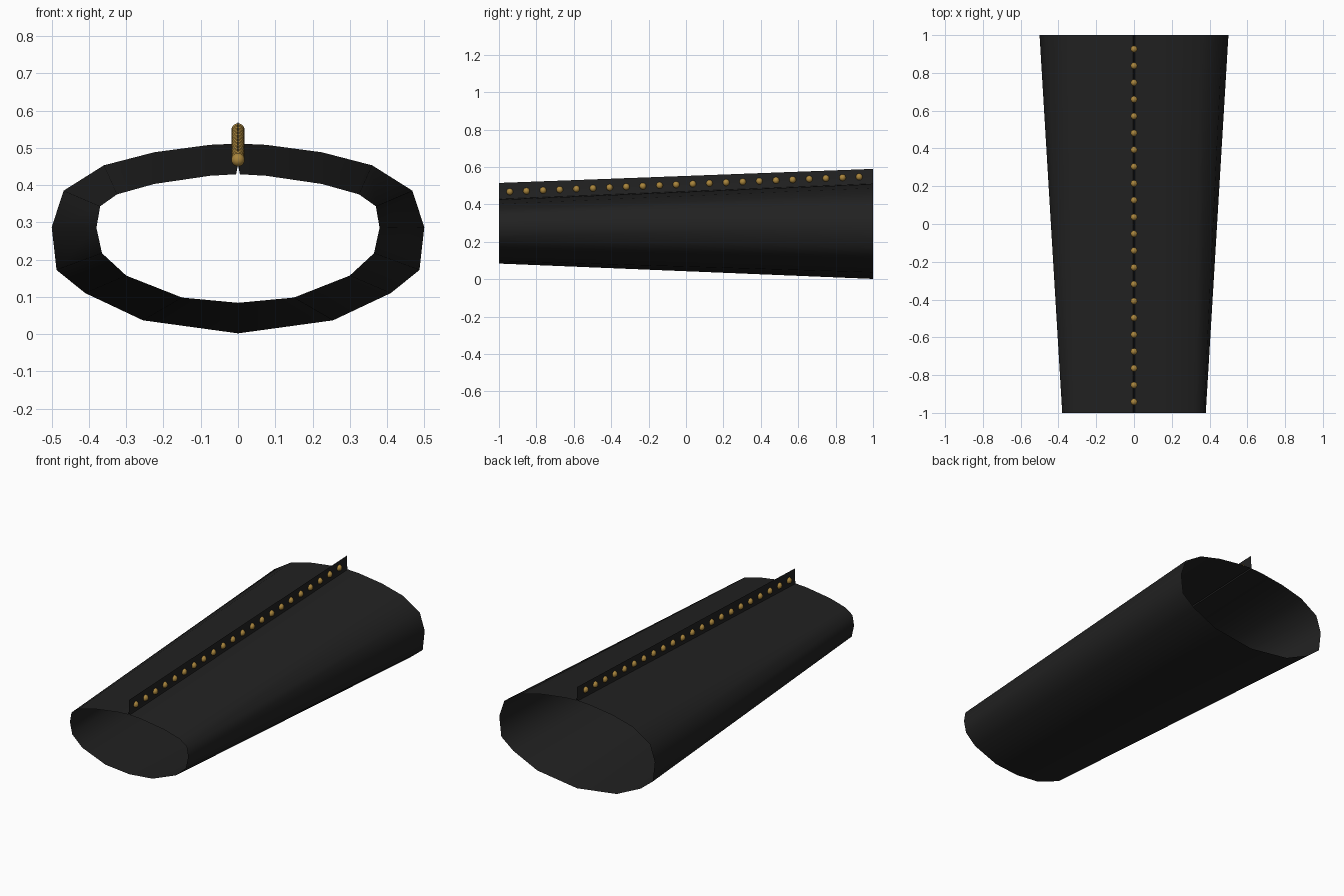
import bpy, bmesh, math

if "Cube" in bpy.data.objects:
    bpy.data.objects.remove(bpy.data.objects["Cube"])


def material(name, rgb):
    m = bpy.data.materials.new(name)
    m.diffuse_color = (*rgb, 1)
    m.use_nodes = True
    m.node_tree.nodes["Principled BSDF"].inputs["Base Color"].default_value = m.diffuse_color
    return m


black = material("black_leather", (0.0155, 0.0155, 0.0155))
gold = material("antique_gold", (0.40, 0.235, 0.045))

# Right half of each open end, from bottom centre round to the seam fin (x, z)
wide = [(0, 0.002), (0.255, 0.037), (0.41, 0.11), (0.487, 0.172), (0.50, 0.287),
        (0.468, 0.385), (0.36, 0.453), (0.225, 0.488), (0.075, 0.508),
        (0.005, 0.511), (0.002, 0.526), (0, 0.59)]
narrow = [(0, 0.084), (0.15, 0.098), (0.30, 0.157), (0.365, 0.217), (0.38, 0.285),
          (0.37, 0.343), (0.325, 0.375), (0.225, 0.403), (0.075, 0.425),
          (0.005, 0.429), (0.002, 0.444), (0, 0.515)]


def full_loop(half):
    return half + [(-x, z) for x, z in half[-2:0:-1]]


# Tapered sleeve: one folded sheet whose edges meet in an upright seam
bm = bmesh.new()
front = [bm.verts.new((x, -1, z)) for x, z in full_loop(narrow)]
back = [bm.verts.new((x, 1, z)) for x, z in full_loop(wide)]
n = len(front)
for i in range(n):
    j = (i + 1) % n
    bm.faces.new((front[i], front[j], back[j], back[i]))
bm.normal_update()
# outward means the bottom panel faces down
if bm.faces[:][0].normal.z > 0:
    bmesh.ops.reverse_faces(bm, faces=bm.faces[:])
me = bpy.data.meshes.new("sleeve")
bm.to_mesh(me)
bm.free()
sleeve = bpy.data.objects.new("sleeve", me)
bpy.context.collection.objects.link(sleeve)
me.materials.append(black)

# Row of studs passing through the seam
bm = bmesh.new()
COUNT = 22
for i in range(COUNT):
    y = -0.942 + i * 1.868 / (COUNT - 1)
    z = 0.508 + 0.0425 * y
    made = bmesh.ops.create_uvsphere(bm, u_segments=16, v_segments=10, radius=0.018)
    bmesh.ops.translate(bm, verts=made["verts"], vec=(0, y, z))
me = bpy.data.meshes.new("seam_studs")
bm.to_mesh(me)
bm.free()
studs = bpy.data.objects.new("seam_studs", me)
bpy.context.collection.objects.link(studs)
me.materials.append(gold)

# Smooth shading with sharp folds
for ob in (sleeve, studs):
    bpy.ops.object.select_all(action="DESELECT")
    ob.select_set(True)
    bpy.context.view_layer.objects.active = ob
    bpy.ops.object.shade_smooth_by_angle(angle=math.radians(50))
